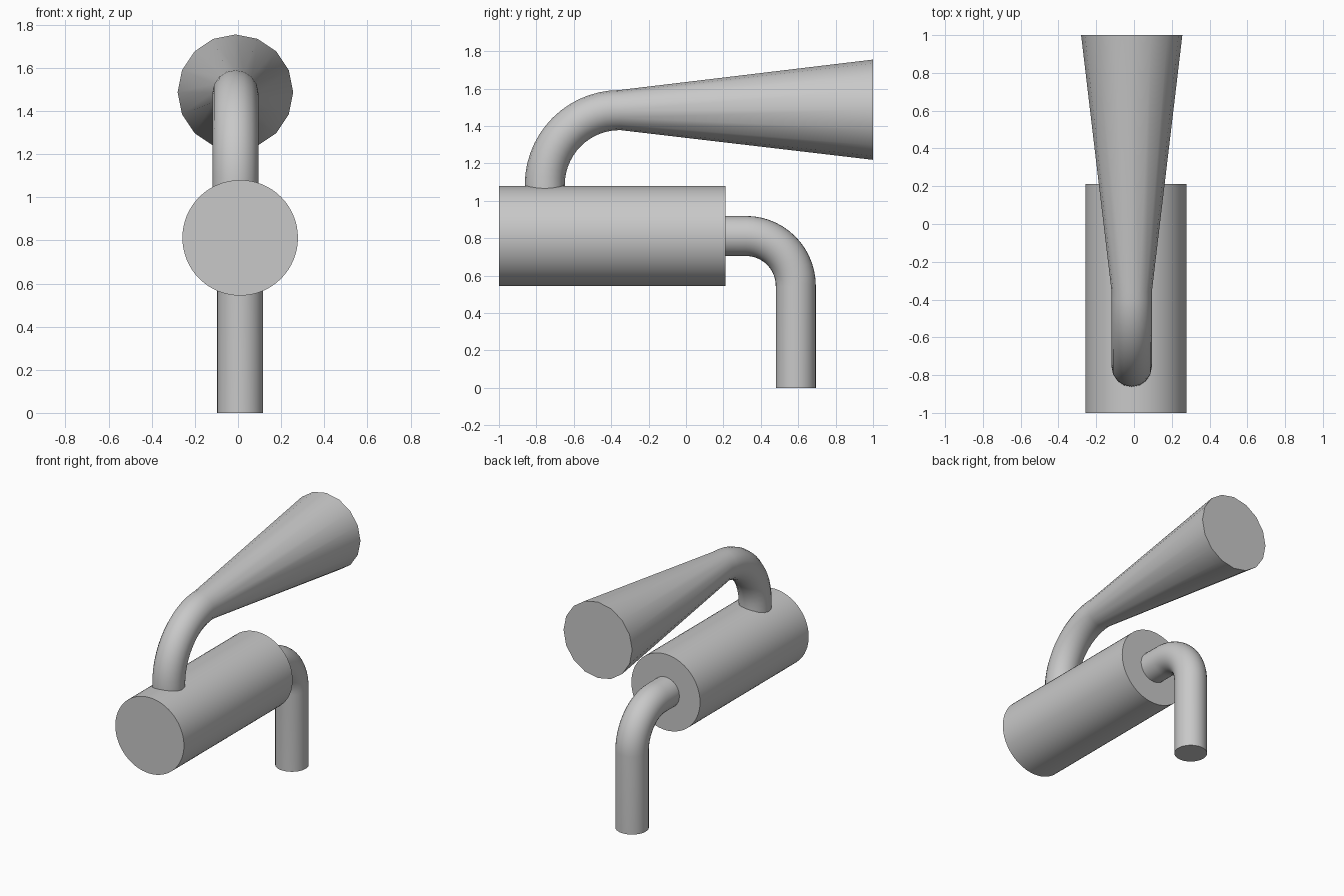
import bpy, bmesh, math
from mathutils import Vector

cube = bpy.data.objects.get("Cube")
if cube:
    bpy.data.objects.remove(cube, do_unlink=True)

grey = bpy.data.materials.new("light_grey")
grey.use_nodes = True
colour = (0.58, 0.58, 0.58, 1)
grey.diffuse_color = colour
grey.node_tree.nodes["Principled BSDF"].inputs["Base Color"].default_value = colour


def arc(cy, cz, radius, start, end, steps=14):
    """Centre-line points of a bend in the side plane, angles in degrees."""
    angles = [math.radians(start + (end - start) * i / steps) for i in range(steps + 1)]
    return [(cy + radius * math.cos(a), cz + radius * math.sin(a)) for a in angles]


def sweep(name, x, path, radii, sides):
    """Closed round tube along a (y, z) path, with one radius per point."""
    bm = bmesh.new()
    points = [Vector((x, y, z)) for y, z in path]
    side = Vector((1, 0, 0))
    rings = []
    for i, p in enumerate(points):
        before = (p - points[i - 1]).normalized() if i else Vector()
        after = (points[i + 1] - p).normalized() if i < len(points) - 1 else Vector()
        up = side.cross((before + after).normalized())
        ring = []
        for k in range(sides):
            a = math.tau * k / sides
            ring.append(bm.verts.new(p + radii[i] * (side * math.cos(a) + up * math.sin(a))))
        rings.append(ring)
    for r, s in zip(rings, rings[1:]):
        for k in range(sides):
            n = (k + 1) % sides
            bm.faces.new((r[k], r[n], s[n], s[k]))
    bm.faces.new(rings[0])
    bm.faces.new(rings[-1])
    bmesh.ops.recalc_face_normals(bm, faces=bm.faces)
    mesh = bpy.data.meshes.new(name)
    bm.to_mesh(mesh)
    bm.free()
    mesh.materials.append(grey)
    obj = bpy.data.objects.new(name, mesh)
    bpy.context.collection.objects.link(obj)
    bpy.ops.object.select_all(action="DESELECT")
    obj.select_set(True)
    bpy.context.view_layer.objects.active = obj
    bpy.ops.object.shade_smooth_by_angle(angle=math.radians(35))
    return obj


PIPE = 0.107
WIDE = 0.268

# Main drum
sweep("drum", 0.01, [(-1, 0.812), (0.212, 0.812)], [WIDE, WIDE], 64)

# Upper bend flaring into the closed horn
horn_path = [(-0.755, 1.0)] + arc(-0.355, 1.085, 0.4, 180, 90) + [(1, 1.487)]
sweep("horn", -0.012, horn_path, [PIPE] * (len(horn_path) - 1) + [WIDE], 16)

# Lower pipe leaving the back of the drum and turning down
pipe_path = [(0.15, 0.812)] + arc(0.32, 0.545, 0.267, 90, 0) + [(0.587, 0)]
sweep("outlet_pipe", 0.01, pipe_path, [PIPE] * len(pipe_path), 32)
